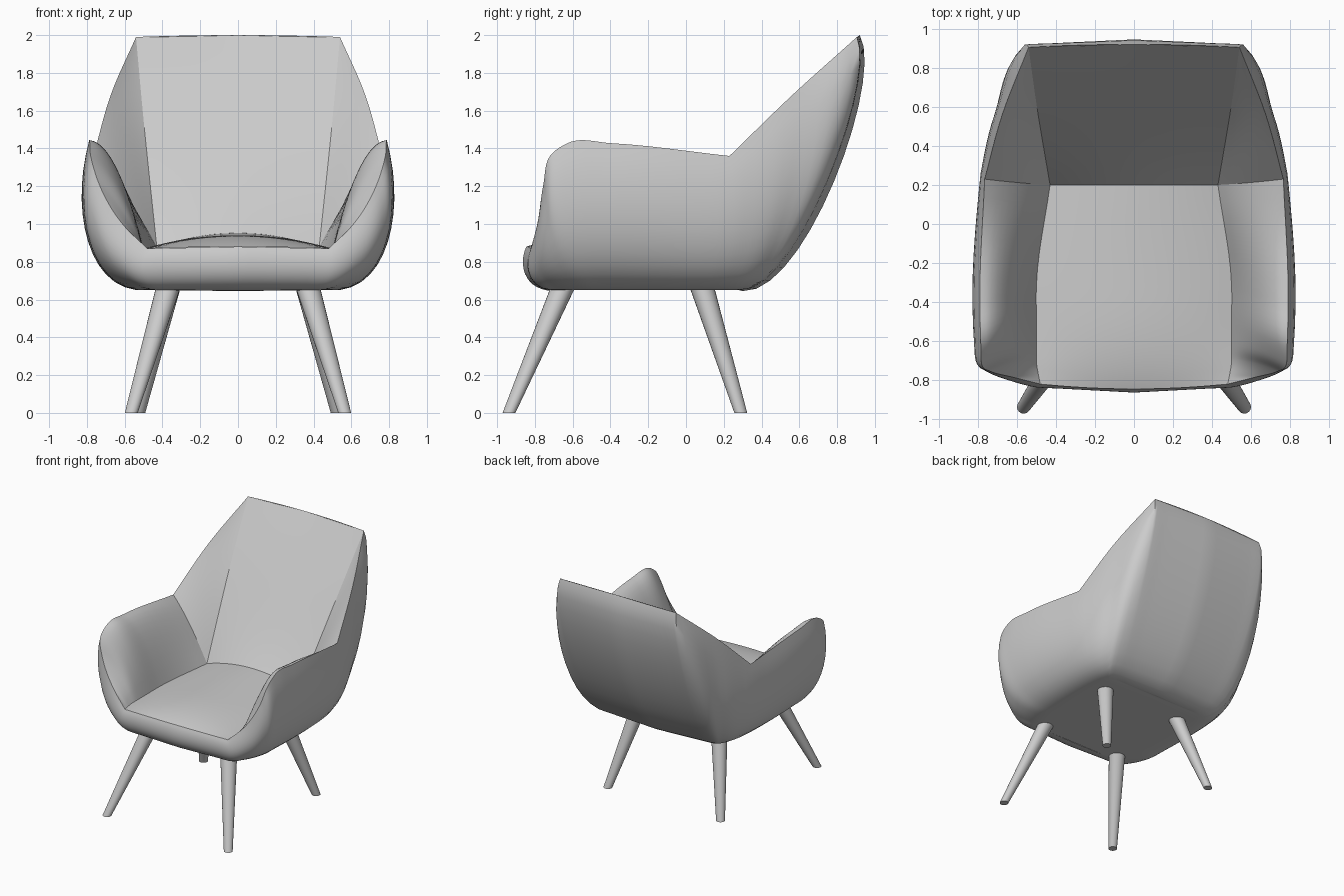
import bpy, bmesh, math
from mathutils import Vector as V

if "Cube" in bpy.data.objects:
    bpy.data.objects.remove(bpy.data.objects["Cube"])

def material(name, rgb):
    m = bpy.data.materials.new(name)
    m.diffuse_color = (*rgb, 1)
    m.use_nodes = True
    m.node_tree.nodes["Principled BSDF"].inputs["Base Color"].default_value = m.diffuse_color
    return m

FABRIC = material("light grey fabric", (0.6, 0.6, 0.6))
LEG = material("light grey legs", (0.6, 0.6, 0.6))

# Half-shell stations from front centre round to back centre:
# rim, two bulge handles, underside
OUTER = [
    (0, -.845, .88, 0, -.885, .80, 0, -.87, .65, 0, -.70, .645),
    (.48, -.82, .87, .52, -.86, .79, .52, -.83, .65, .40, -.70, .65),
    (.62, -.785, 1.01, .71, -.82, .87, .64, -.77, .65, .43, -.64, .65),
    (.735, -.755, 1.21, .82, -.76, 1.01, .75, -.68, .63, .45, -.54, .65),
    (.78, -.72, 1.36, .86, -.71, 1.09, .80, -.60, .62, .46, -.46, .65),
    (.785, -.61, 1.435, .875, -.60, 1.10, .81, -.48, .62, .46, -.39, .65),
    (.79, -.40, 1.428, .885, -.38, 1.10, .81, -.30, .62, .47, -.24, .65),
    (.765, .23, 1.36, .82, .28, 1.10, .79, .26, .62, .47, .10, .65),
    (.675, .56, 1.68, .755, .62, 1.27, .73, .46, .61, .46, .22, .65),
    (.54, .905, 1.99, .595, 1.01, 1.76, .58, .58, .62, .42, .28, .65),
    (0, .92, 2.0, 0, 1.055, 1.77, 0, .63, .62, 0, .30, .645)]
# Inner padding for the stations front corner to top corner: bulge handle, crease
INNER = [
    (.48, -.82, .87, .48, -.82, .87),
    (.56, -.775, .95, .49, -.77, .87),
    (.62, -.70, 1.10, .50, -.70, .87),
    (.63, -.63, 1.28, .50, -.62, .87),
    (.64, -.54, 1.41, .50, -.50, .87),
    (.64, -.36, 1.43, .50, -.32, .87),
    (.60, .21, 1.20, .43, .20, .88),
    (.595, .59, 1.62, .495, .585, 1.50),
    (.54, .905, 1.99, .54, .905, 1.99)]

def columns(table):
    return [[V(row[k:k + 3]) for row in table] for k in range(0, len(table[0]), 3)]

STEPS = 6

def spline(pts, knots, breaks=()):
    """Smooth curve through pts, with sharp corners at the break indices."""
    out = []
    n = len(pts) - 1
    slope = [(pts[i + 1] - pts[i]) / (knots[i + 1] - knots[i]) for i in range(n)]
    def tangent(i, seg):
        if i in (0, n) or i in breaks:
            return slope[seg]
        a, b = knots[i] - knots[i - 1], knots[i + 1] - knots[i]
        return (slope[i - 1] * b + slope[i] * a) / (a + b)
    for i in range(n):
        h = knots[i + 1] - knots[i]
        m0, m1 = tangent(i, i) * h, tangent(i + 1, i) * h
        for s in range(STEPS):
            t = s / STEPS
            out.append(pts[i] * (2*t**3 - 3*t*t + 1) + m0 * (t**3 - 2*t*t + t)
                       + pts[i + 1] * (3*t*t - 2*t**3) + m1 * (t**3 - t*t))
    return out + [pts[-1].copy()]

def bezier(ctrl, t):
    while len(ctrl) > 1:
        ctrl = [a.lerp(b, t) for a, b in zip(ctrl, ctrl[1:])]
    return ctrl[0]

def finish(bm, name, mat, angle=45):
    me = bpy.data.meshes.new(name)
    bm.to_mesh(me)
    bm.free()
    me.materials.append(mat)
    ob = bpy.data.objects.new(name, me)
    bpy.context.collection.objects.link(ob)
    bpy.ops.object.select_all(action='DESELECT')
    ob.select_set(True)
    bpy.context.view_layer.objects.active = ob
    bpy.ops.object.shade_smooth_by_angle(angle=math.radians(angle))
    return ob

def surface(name, rows, flip=False):
    """Skin a grid of points and mirror it across x."""
    bm = bmesh.new()
    grid = [[bm.verts.new(p) for p in r] for r in rows]
    for a, b in zip(grid, grid[1:]):
        for j in range(len(a) - 1):
            f = [a[j], b[j], b[j + 1], a[j + 1]]
            bm.faces.new(f[::-1] if flip else f)
    bmesh.ops.remove_doubles(bm, verts=bm.verts, dist=.0005)
    bmesh.ops.dissolve_degenerate(bm, edges=bm.edges, dist=.0005)
    ob = finish(bm, name, FABRIC)
    ob.modifiers.new("mirror", 'MIRROR').merge_threshold = .001
    return ob

# Extra stations keep the front and back panels flat between their corners
def between(a, b, t):
    return tuple(p + (q - p) * t for p, q in zip(a, b))

table = ([OUTER[0], between(OUTER[0], OUTER[1], .75)] + OUTER[1:-1]
         + [between(OUTER[-2], OUTER[-1], .25), OUTER[-1]])
cols = columns(table)
knots = [0]
for a, b in zip(cols[0], cols[0][1:]):
    knots.append(knots[-1] + (b - a).length)
CORNER, NOTCH, TOP = 2, 8, 10
rim = spline(cols[0], knots, (CORNER, NOTCH, TOP))
outer = [rim] + [spline(c, knots) for c in cols[1:]]

# Outer shell with underside
rows = []
for c in zip(*outer):
    rows.append([bezier(list(c), j / 14) for j in range(15)] + [V((0, c[3].y, c[3].z))])
surface("outer_shell", rows, flip=True)

# Padding inside arms and wings
span = slice(CORNER * STEPS, TOP * STEPS + 1)
handle, crease = [spline(c, knots[CORNER:TOP + 1], (NOTCH - CORNER,)) for c in columns(INNER)]
pad = [[bezier(list(c), j / 10) for j in range(11)] for c in zip(rim[span], handle, crease)]
split = (NOTCH - CORNER) * STEPS
surface("arm_padding", pad[:split + 1])
surface("wing_padding", pad[split:])

# Seat and backrest panels run from the crease to the centre line
def panel(name, edge, offset):
    rows = []
    for p in edge:
        t = (p.y - edge[0].y) / (edge[-1].y - edge[0].y)
        row = []
        for j in range(11):
            s = j / 10
            bow = 1 - (1 - s) ** 2
            dy, dz = offset(t)
            row.append(V((p.x * (1 - s), p.y + dy * bow, p.z + dz * bow)))
        rows.append(row)
    surface(name, rows)

panel("seat_cushion", crease[:split + 1],
      lambda t: (-.025 * (1 - t) ** 3, .01 + .062 * (1 - (1 - t) ** 6)))
panel("backrest_cushion", crease[split:],
      lambda t: (.015 * t ** 3, .072 * (1 - t) ** 4 + .01 * t))

# Splayed tapered legs, cut level at the floor
def leg(name, top, foot):
    bm = bmesh.new()
    rings = []
    for (x, y, z), r in ((foot, .034), (top, .066)):
        rings.append([bm.verts.new((x + r * math.cos(a), y + r * math.sin(a), z))
                      for a in (math.tau * k / 24 for k in range(24))])
    for k in range(24):
        n = (k + 1) % 24
        bm.faces.new((rings[0][k], rings[0][n], rings[1][n], rings[1][k]))
    bm.faces.new(rings[0][::-1])
    bm.faces.new(rings[1])
    finish(bm, name, LEG)

for side, label in ((-1, "left"), (1, "right")):
    leg(label + "_front_leg", (side * .365, -.645, .68), (side * .565, -.937, 0))
    leg(label + "_back_leg", (side * .365, .08, .68), (side * .525, .29, 0))
